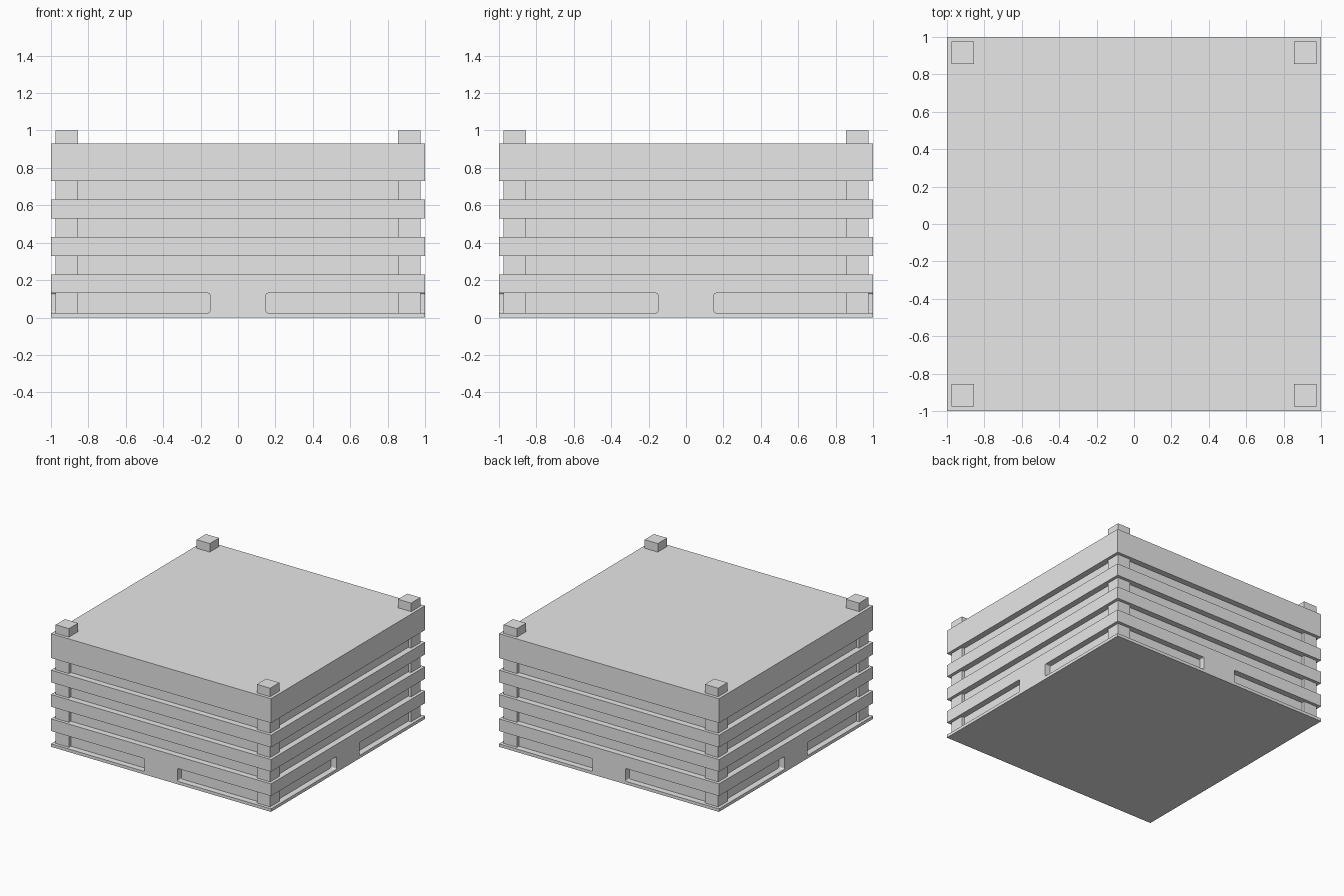
import bpy
import bmesh
import math
from mathutils import Matrix, Vector

if "Cube" in bpy.data.objects:
    bpy.data.objects.remove(bpy.data.objects["Cube"], do_unlink=True)

GREY = (0.8, 0.8, 0.8, 1.0)
grey = bpy.data.materials.new("light grey")
grey.use_nodes = True
grey.diffuse_color = GREY
grey.node_tree.nodes["Principled BSDF"].inputs["Base Color"].default_value = GREY

EDGE, CORE = 1.0, 0.95       # half widths of the slats and of the recessed wall
FLOOR, SLAT = 0.025, 0.1     # plinth thickness and slat height
POCKET_TOP = 0.13
POST_IN, POST_OUT, POST_TOP = 0.855, 0.975, 1.0


def finish(bm, name):
    bmesh.ops.recalc_face_normals(bm, faces=bm.faces[:])
    mesh = bpy.data.meshes.new(name)
    bm.to_mesh(mesh)
    bm.free()
    mesh.materials.append(grey)
    obj = bpy.data.objects.new(name, mesh)
    bpy.context.collection.objects.link(obj)
    return obj


# Body: square rings stepping in and out, from plinth to lid
steps = [(EDGE, 0), (EDGE, FLOOR), (CORE, FLOOR)]
for i in range(4):
    low = POCKET_TOP + 2 * SLAT * i
    high = low + (2 * SLAT if i == 3 else SLAT)
    steps += [(CORE, low), (EDGE, low), (EDGE, high)]
    if i < 3:
        steps.append((CORE, high))

bm = bmesh.new()
rings = []
for half, z in steps:
    rings.append([bm.verts.new((half * sx, half * sy, z))
                  for sx, sy in ((-1, -1), (1, -1), (1, 1), (-1, 1))])
for a, b in zip(rings, rings[1:]):
    for k in range(4):
        n = (k + 1) % 4
        bm.faces.new((a[k], a[n], b[n], b[k]))
bm.faces.new(rings[0])
bm.faces.new(rings[-1])
finish(bm, "slatted_body")

# Corner posts standing in the gaps and rising above the lid
for side, sx in (("left", 1), ("right", -1)):
    for end, sy in (("front", -1), ("back", 1)):
        bm = bmesh.new()
        width, mid = POST_OUT - POST_IN, (POST_OUT + POST_IN) / 2
        height = POST_TOP - FLOOR
        place = Matrix.Translation((sx * mid, sy * mid, FLOOR + height / 2))
        bmesh.ops.create_cube(bm, size=1,
                              matrix=place @ Matrix.Diagonal((width, width, height, 1)))
        finish(bm, f"{end}_{side}_post")

# Centre blocks between the fork pockets, with small fillets top and bottom
HALF, R = 0.15, 0.01
arc = [math.radians(a) for a in (0, 30, 60, 90)]
side_curve = [(HALF + R - R * math.sin(a), FLOOR + R - R * math.cos(a)) for a in arc]
side_curve += [(HALF + R - R * math.cos(a), POCKET_TOP - R + R * math.sin(a)) for a in arc]
outline = side_curve + [(-x, z) for x, z in reversed(side_curve)]

for i, name in enumerate(("front", "left", "back", "right")):
    bm = bmesh.new()
    face = bm.faces.new([bm.verts.new((x, -EDGE, z)) for x, z in outline])
    grown = bmesh.ops.extrude_face_region(bm, geom=[face])["geom"]
    moved = [g for g in grown if isinstance(g, bmesh.types.BMVert)]
    bmesh.ops.translate(bm, verts=moved, vec=Vector((0, EDGE - CORE, 0)))
    bm.transform(Matrix.Rotation(i * math.pi / 2, 4, "Z"))
    finish(bm, f"{name}_centre_block")
